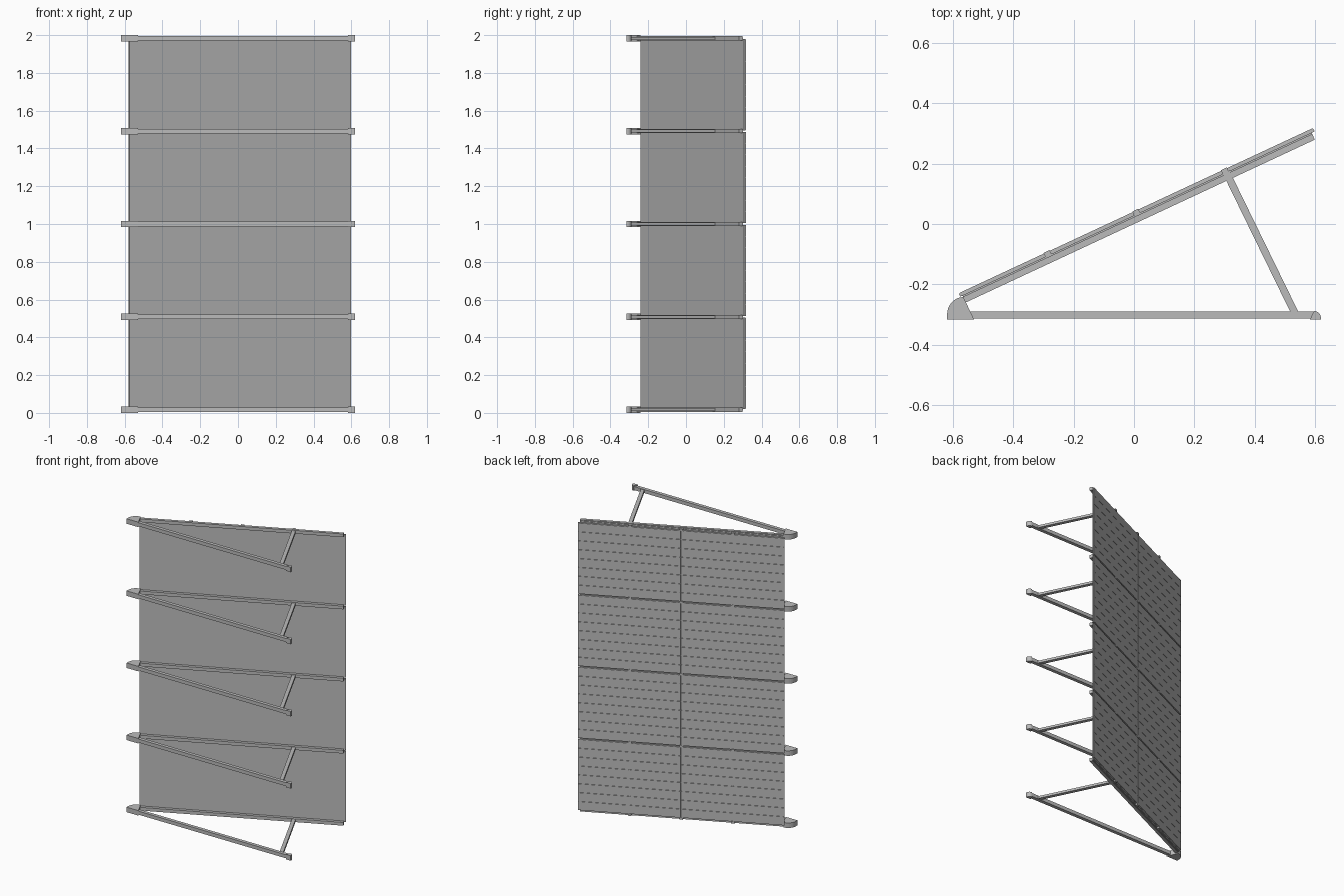
import bpy, bmesh, math
from mathutils import Matrix, Vector

cube = bpy.data.objects.get("Cube")
if cube:
    bpy.data.objects.remove(cube)

grey = bpy.data.materials.new("aluminium_grey")
grey.use_nodes = True
COLOR = (0.5, 0.5, 0.5, 1)
grey.diffuse_color = COLOR
grey.node_tree.nodes["Principled BSDF"].inputs["Base Color"].default_value = COLOR

SLOPE = math.radians(25)
TILT = Matrix.Rotation(SLOPE, 4, 'Z')
FRAMES = 5
PITCH = 0.4915
FIRST = 0.017


def finish(bm, name):
    bmesh.ops.recalc_face_normals(bm, faces=bm.faces)
    mesh = bpy.data.meshes.new(name)
    bm.to_mesh(mesh)
    bm.free()
    mesh.materials.append(grey)
    obj = bpy.data.objects.new(name, mesh)
    bpy.context.collection.objects.link(obj)
    return obj


def add_box(bm, x0, x1, y0, y1, z0, z1, turn=Matrix()):
    size = Matrix.Diagonal((x1 - x0, y1 - y0, z1 - z0, 1))
    place = Matrix.Translation(((x0 + x1) / 2, (y0 + y1) / 2, (z0 + z1) / 2))
    bmesh.ops.create_cube(bm, size=1, matrix=turn @ place @ size)


def add_prism(bm, outline, z, width):
    face = bm.faces.new([bm.verts.new((x, y, z - width / 2)) for x, y in outline])
    grown = bmesh.ops.extrude_face_region(bm, geom=[face])["geom"]
    verts = [v for v in grown if isinstance(v, bmesh.types.BMVert)]
    bmesh.ops.translate(bm, vec=(0, 0, width), verts=verts)


def arc(cx, cy, rx, ry, start, end, steps=8):
    angles = [math.radians(start + (end - start) * i / steps) for i in range(steps + 1)]
    return [(cx + rx * math.cos(a), cy + ry * math.sin(a)) for a in angles]


# Outlines of the heel bracket and the rounded end cap
heel = [(-0.53, -0.316), (-0.565, -0.242)] + arc(-0.565, -0.3, 0.054, 0.058, 100, 180) + [(-0.619, -0.316)]
toe = [(0.583, -0.316), (0.596, -0.288)] + arc(0.596, -0.31, 0.023, 0.022, 80, 0) + [(0.619, -0.316)]

# Support frames, one object per part and frame
for i in range(FRAMES):
    z = FIRST + i * PITCH

    bm = bmesh.new()
    add_box(bm, -0.56, 0.6, -0.313, -0.289, z - 0.012, z + 0.012)
    finish(bm, f"base_rail_{i + 1}")

    bm = bmesh.new()
    add_box(bm, -0.615, 0.661, 0, 0.021, z - 0.011, z + 0.011, TILT)
    add_box(bm, -0.615, 0.661, 0.021, 0.026, z - 0.005, z + 0.005, TILT)
    finish(bm, f"sloping_rail_{i + 1}")

    bm = bmesh.new()
    foot, head = Vector((0.533, -0.295, z)), Vector((0.305, 0.172, z))
    span = head - foot
    turn = Matrix.Translation(foot) @ Matrix.Rotation(math.atan2(span.y, span.x), 4, 'Z')
    add_box(bm, 0, span.length, -0.012, 0.012, -0.008, 0.008, turn)
    finish(bm, f"strut_{i + 1}")

    bm = bmesh.new()
    add_prism(bm, heel, z, 0.034)
    finish(bm, f"heel_bracket_{i + 1}")

    bm = bmesh.new()
    add_prism(bm, toe, z, 0.034)
    finish(bm, f"end_cap_{i + 1}")

    # Clamps where neighbouring panels meet
    bm = bmesh.new()
    for s in (-0.301, 0.023, 0.347):
        add_box(bm, s - 0.011, s + 0.011, 0.022, 0.040, z - 0.007, z + 0.007, TILT)
    finish(bm, f"panel_clamps_{i + 1}")

# Panel bays: a backing sheet with four columns of grooved slats
START, END, COLUMNS, SLATS = -0.623, 0.672, 4, 8
column_length = (END - START) / COLUMNS
for i in range(FRAMES - 1):
    z0 = FIRST + i * PITCH + 0.004
    z1 = FIRST + (i + 1) * PITCH - 0.004
    slat_width = (z1 - z0) / SLATS
    bm = bmesh.new()
    add_box(bm, START, END, 0.025, 0.034, z0, z1, TILT)
    for c in range(COLUMNS):
        s = START + c * column_length
        for k in range(SLATS):
            z = z0 + k * slat_width
            add_box(bm, s + 0.002, s + column_length - 0.002, 0.0335, 0.0375,
                    z + 0.001, z + slat_width - 0.001, TILT)
    finish(bm, f"panel_bay_{i + 1}")
